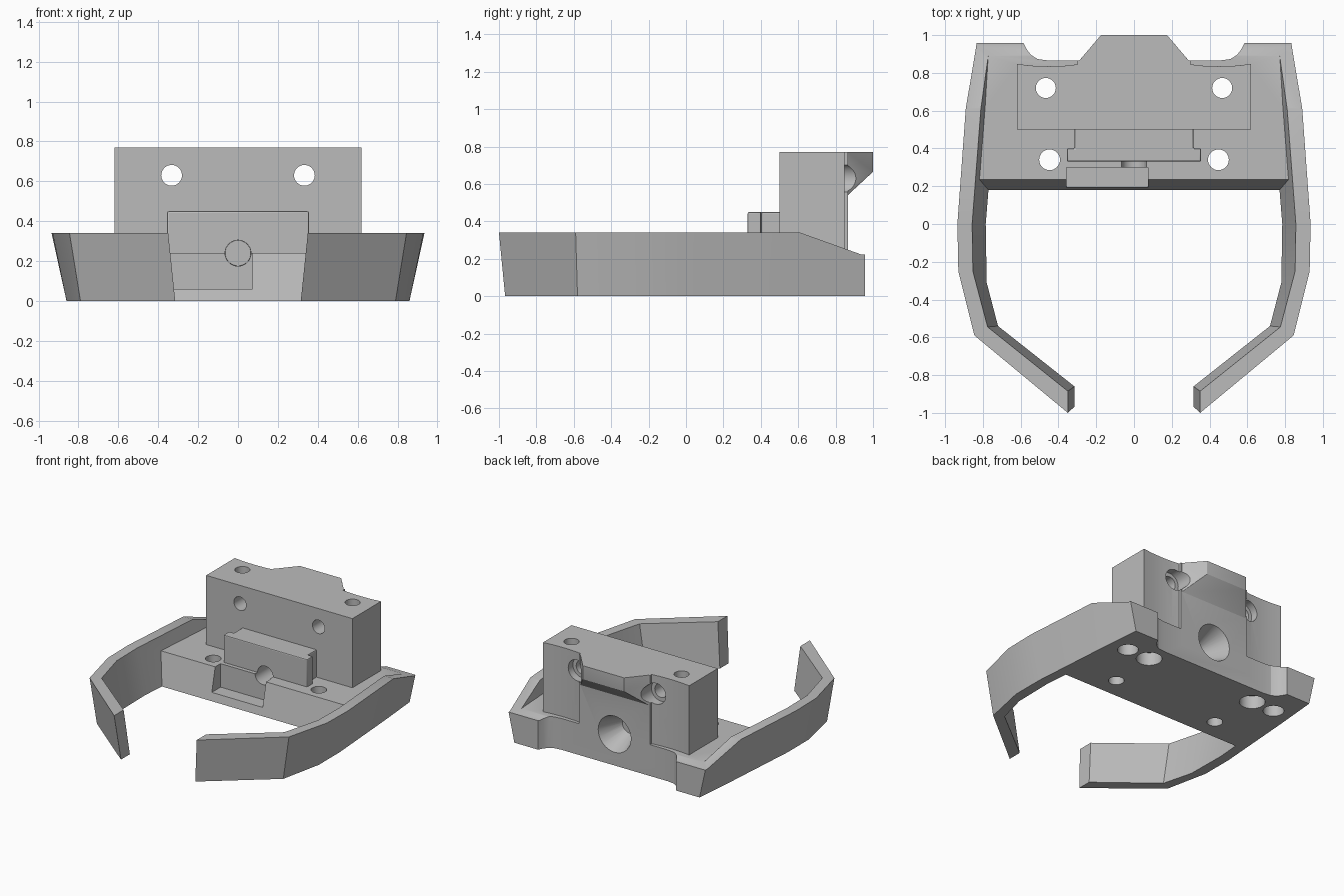
import bpy
import bmesh
from math import radians
from mathutils import Matrix, Vector

cube = bpy.data.objects.get("Cube")
if cube:
    bpy.data.objects.remove(cube, do_unlink=True)

grey = bpy.data.materials.new("plain_grey")
grey.use_nodes = True
grey.diffuse_color = (0.5, 0.5, 0.5, 1)
grey.node_tree.nodes["Principled BSDF"].inputs["Base Color"].default_value = grey.diffuse_color


def finish(name, bm):
    bmesh.ops.recalc_face_normals(bm, faces=bm.faces)
    mesh = bpy.data.meshes.new(name)
    bm.to_mesh(mesh)
    bm.free()
    mesh.materials.append(grey)
    obj = bpy.data.objects.new(name, mesh)
    bpy.context.collection.objects.link(obj)
    return obj


def loft(name, rings):
    """Solid skinned through rings of equal point count."""
    bm = bmesh.new()
    loops = [[bm.verts.new(p) for p in ring] for ring in rings]
    n = len(loops[0])
    for a, b in zip(loops, loops[1:]):
        for i in range(n):
            j = (i + 1) % n
            bm.faces.new((a[i], a[j], b[j], b[i]))
    bm.faces.new(loops[0])
    bm.faces.new(loops[-1])
    return finish(name, bm)


def mirrored(half):
    return half + [(-x, y) for x, y in reversed(half)]


def prism(name, half, z0, z1, half_top=None):
    low, high = mirrored(half), mirrored(half_top or half)
    return loft(name, [[(x, y, z0) for x, y in low], [(x, y, z1) for x, y in high]])


def box(name, low, high):
    (x0, y0, z0), (x1, y1, z1) = low, high
    return loft(name, [[(x0, y0, z), (x1, y0, z), (x1, y1, z), (x0, y1, z)] for z in (z0, z1)])


def cylinder(name, start, axis, length, r1, r2=None):
    bm = bmesh.new()
    bmesh.ops.create_cone(bm, cap_ends=True, segments=32, radius1=r1,
                          radius2=r2 or r1, depth=length)
    turn = Matrix.Rotation(radians(-90), 4, "X") if axis == "y" else Matrix.Identity(4)
    shift = Matrix.Translation(Vector(start))
    bm.transform(shift @ turn @ Matrix.Translation((0, 0, length / 2)))
    return finish(name, bm)


def apply_modifier(obj, mod):
    bpy.context.view_layer.objects.active = obj
    bpy.ops.object.modifier_apply(modifier=mod.name)


def combine(obj, other, operation):
    mod = obj.modifiers.new("combine", "BOOLEAN")
    mod.operation = operation
    mod.solver = "EXACT"
    mod.object = other
    apply_modifier(obj, mod)
    bpy.data.objects.remove(other, do_unlink=True)


def soften(obj, width):
    mod = obj.modifiers.new("soft_edges", "BEVEL")
    mod.width = width
    mod.segments = 2
    mod.limit_method = "ANGLE"
    apply_modifier(obj, mod)


# Base plate with a leaning front and a scooped back
back = [(0.585, 0.957), (0.565, 0.92), (0.545, 0.895), (0.51, 0.873), (0.45, 0.865)]
body = prism("holder_body", [(0.81, 0.18), (0.75, 0.957)] + back, 0, 0.24,
             [(0.86, 0.235), (0.80, 0.957)] + back)

# Leaning arms: each station gives outer top, inner top, inner bottom, outer bottom
RIM = 0.34
stations = [
    [(0.86, 0.957), (0.79, 0.957), (0.71, 0.957), (0.785, 0.957)],
    [(0.89, 0.62), (0.81, 0.62), (0.735, 0.62), (0.815, 0.62)],
    [(0.935, 0.0), (0.857, 0.0), (0.785, 0.0), (0.86, 0.0)],
    [(0.93, -0.25), (0.853, -0.25), (0.78, -0.31), (0.86, -0.25)],
    [(0.845, -0.59), (0.775, -0.545), (0.72, -0.54), (0.79, -0.58)],
    [(0.35, -1.0), (0.35, -0.885), (0.315, -0.86), (0.315, -0.967)],
]
for side in (1, -1):
    rings = [[(side * x, y, z) for (x, y), z in zip(s, (RIM, RIM, 0, 0))] for s in stations]
    combine(body, loft("arm", rings), "UNION")

# Slope that lowers the rim towards the back
slope = [(0.61, RIM), (0.94, 0.222), (1.2, 0.222), (1.2, 0.6), (0.61, 0.6)]
combine(body, loft("slope_cutter", [[(x, y, z) for y, z in slope] for x in (-1.5, 1.5)]),
        "DIFFERENCE")

# Tall block with recessed rear columns
block = prism("tall_block", [(0.62, 0.5), (0.62, 0.847), (0.54, 0.838), (0.45, 0.835),
                             (0.36, 0.838), (0.30, 0.845), (0.30, 0.865)], 0.1, 0.77)

# Rear overhang with a sloping underside
overhang = loft("overhang", [
    [(0.29, 0.8, 0.54), (-0.29, 0.8, 0.54), (-0.29, 0.8, 0.77), (0.29, 0.8, 0.77)],
    [(0.29, 0.865, 0.54), (-0.29, 0.865, 0.54), (-0.29, 0.865, 0.77), (0.29, 0.865, 0.77)],
    [(0.175, 1.0, 0.665), (-0.175, 1.0, 0.665), (-0.175, 1.0, 0.77), (0.175, 1.0, 0.77)],
])
combine(block, overhang, "UNION")
soften(block, 0.007)
combine(body, block, "UNION")

# T-shaped rail on the front of the block
rail = prism("rail", [(0.355, 0.33), (0.355, 0.40), (0.315, 0.40), (0.315, 0.55)], 0.2, 0.45)
soften(rail, 0.008)
combine(body, rail, "UNION")

# Front pocket, centre bore and its rear countersink
cutters = [
    box("pocket_cutter", (-0.358, 0.1, 0.06), (0.073, 0.30, 0.3)),
    cylinder("bore_cutter", (0, 0.2, 0.24), "y", 1.0, 0.065),
    cylinder("countersink_cutter", (0, 0.68, 0.24), "y", 0.2, 0.064, 0.145),
]
# Screw holes and counterbores on both sides
for side in (1, -1):
    cutters += [
        cylinder("block_hole", (side * 0.467, 0.72, -0.1), "z", 1.0, 0.053),
        cylinder("block_counterbore", (side * 0.467, 0.72, -0.1), "z", 0.2, 0.09),
        cylinder("plate_hole", (side * 0.447, 0.34, -0.1), "z", 0.6, 0.055),
        cylinder("blind_hole", (side * 0.66, 0.72, -0.1), "z", 0.2, 0.073),
        cylinder("cross_hole", (side * 0.333, 0.4, 0.63), "y", 0.7, 0.052),
        cylinder("cross_counterbore", (side * 0.333, 0.78, 0.63), "y", 0.4, 0.08),
    ]
for cutter in cutters:
    combine(body, cutter, "DIFFERENCE")

# Smooth the bores and gentle arm bends, keep the corners crisp
bpy.ops.object.select_all(action="DESELECT")
body.select_set(True)
bpy.context.view_layer.objects.active = body
bpy.ops.object.shade_smooth_by_angle(angle=radians(20))
